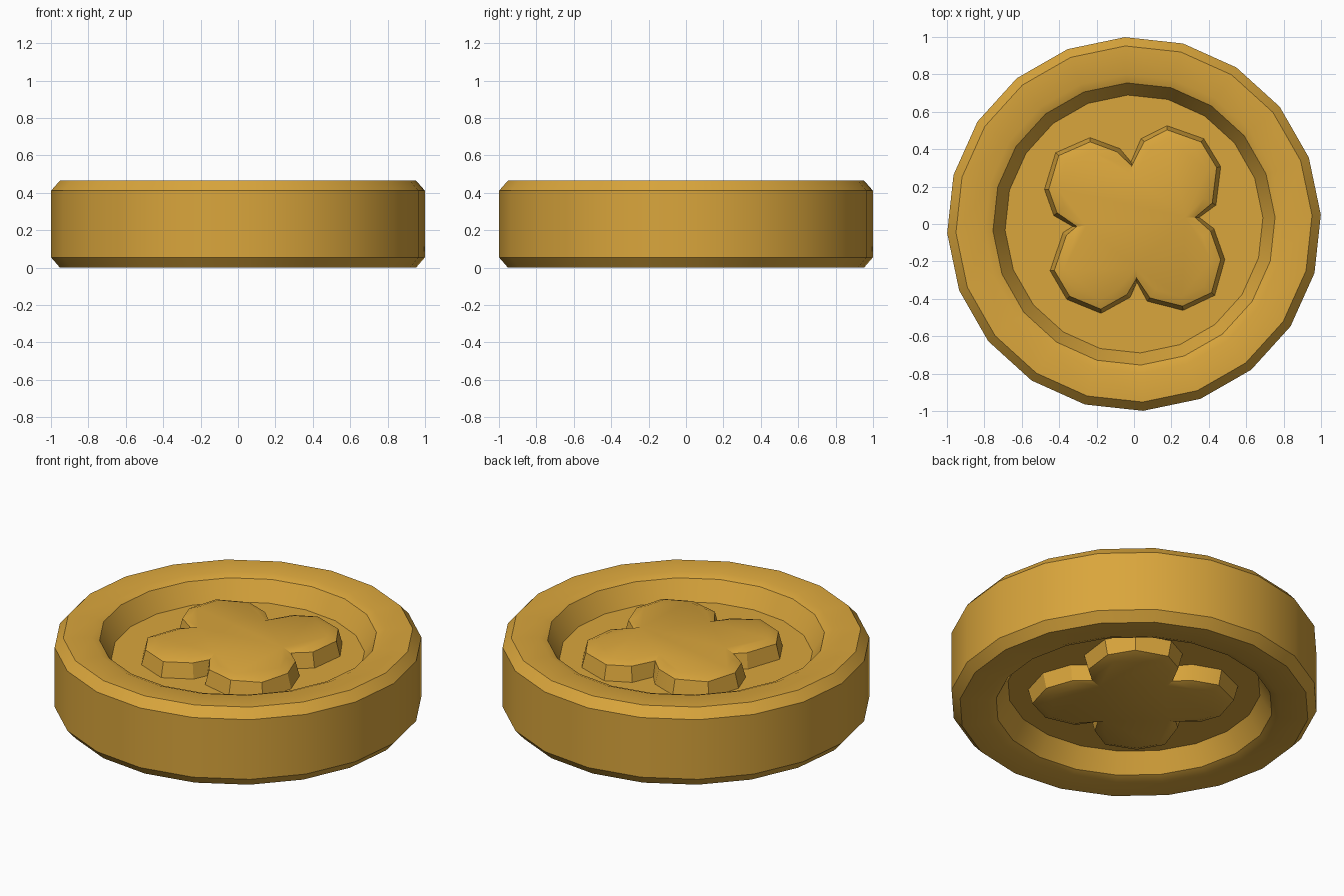
import bpy, bmesh, math

if "Cube" in bpy.data.objects:
    bpy.data.objects.remove(bpy.data.objects["Cube"])

H = 0.466          # coin thickness
SIDES = 20

gold = bpy.data.materials.new("gold")
gold.diffuse_color = (0.70, 0.38, 0.045, 1)
gold.use_nodes = True
gold.node_tree.nodes["Principled BSDF"].inputs["Base Color"].default_value = gold.diffuse_color


def finish(bm, name):
    bmesh.ops.recalc_face_normals(bm, faces=bm.faces)
    me = bpy.data.meshes.new(name)
    bm.to_mesh(me)
    bm.free()
    me.materials.append(gold)
    ob = bpy.data.objects.new(name, me)
    bpy.context.collection.objects.link(ob)
    bpy.ops.object.select_all(action='DESELECT')
    ob.select_set(True)
    bpy.context.view_layer.objects.active = ob
    bpy.ops.object.shade_smooth_by_angle(angle=math.radians(30))
    return ob


def bridge(bm, a, b):
    n = len(a)
    for i in range(n):
        j = (i + 1) % n
        bm.faces.new((a[i], a[j], b[j], b[i]))


# Coin body: lathed profile, recessed on both faces
half = [(0.69, 0.335), (0.755, 0.448), (0.80, H), (0.953, H), (1.0, 0.412)]
profile = half + [(r, H - z) for r, z in reversed(half)]
bm = bmesh.new()
rings = []
for r, z in profile:
    ring = []
    for k in range(SIDES):
        a = math.radians(2.8) + math.tau * k / SIDES
        ring.append(bm.verts.new((r * math.cos(a), r * math.sin(a), z)))
    rings.append(ring)
for a, b in zip(rings, rings[1:]):
    bridge(bm, a, b)
bm.faces.new(rings[0])
bm.faces.new(rings[-1])
finish(bm, "coin_body")

# Clover relief: four hand-cut lobes, six points each, ending at a notch
outline = [
    (.439, .10), (.465, .307), (.374, .457), (.176, .527), (.037, .457), (-.016, .334),
    (-.075, .404), (-.235, .463), (-.42, .382), (-.48, .185), (-.43, .045), (-.33, -.013),
    (-.38, -.045), (-.45, -.25), (-.36, -.404), (-.176, -.479), (-.02, -.393), (.015, -.313),
    (.07, -.414), (.262, -.463), (.433, -.382), (.487, -.19), (.428, -.024), (.35, .035)]


def inset(points, d):
    # move each corner along the average of its two edge normals
    out = []
    n = len(points)
    for i in range(n):
        (ax, ay), (bx, by), (cx, cy) = points[i - 1], points[i], points[(i + 1) % n]
        l1, l2 = math.hypot(bx - ax, by - ay), math.hypot(cx - bx, cy - by)
        nx = -(by - ay) / l1 - (cy - by) / l2
        ny = (bx - ax) / l1 + (cx - bx) / l2
        l = math.hypot(nx, ny)
        out.append((bx + d * nx / l, by + d * ny / l))
    return out


def clover(name, flip):
    bm = bmesh.new()
    levels = []
    for d, z in [(0, 0.33), (0.024, 0.422), (0.075, 0.442)]:
        zz = H - z if flip else z
        levels.append([bm.verts.new((x, y, zz)) for x, y in inset(outline, d)])
    for a, b in zip(levels, levels[1:]):
        bridge(bm, a, b)
    bm.faces.new(levels[-1])
    bm.faces.new(levels[0])
    finish(bm, name)


clover("clover_top", False)
clover("clover_bottom", True)
